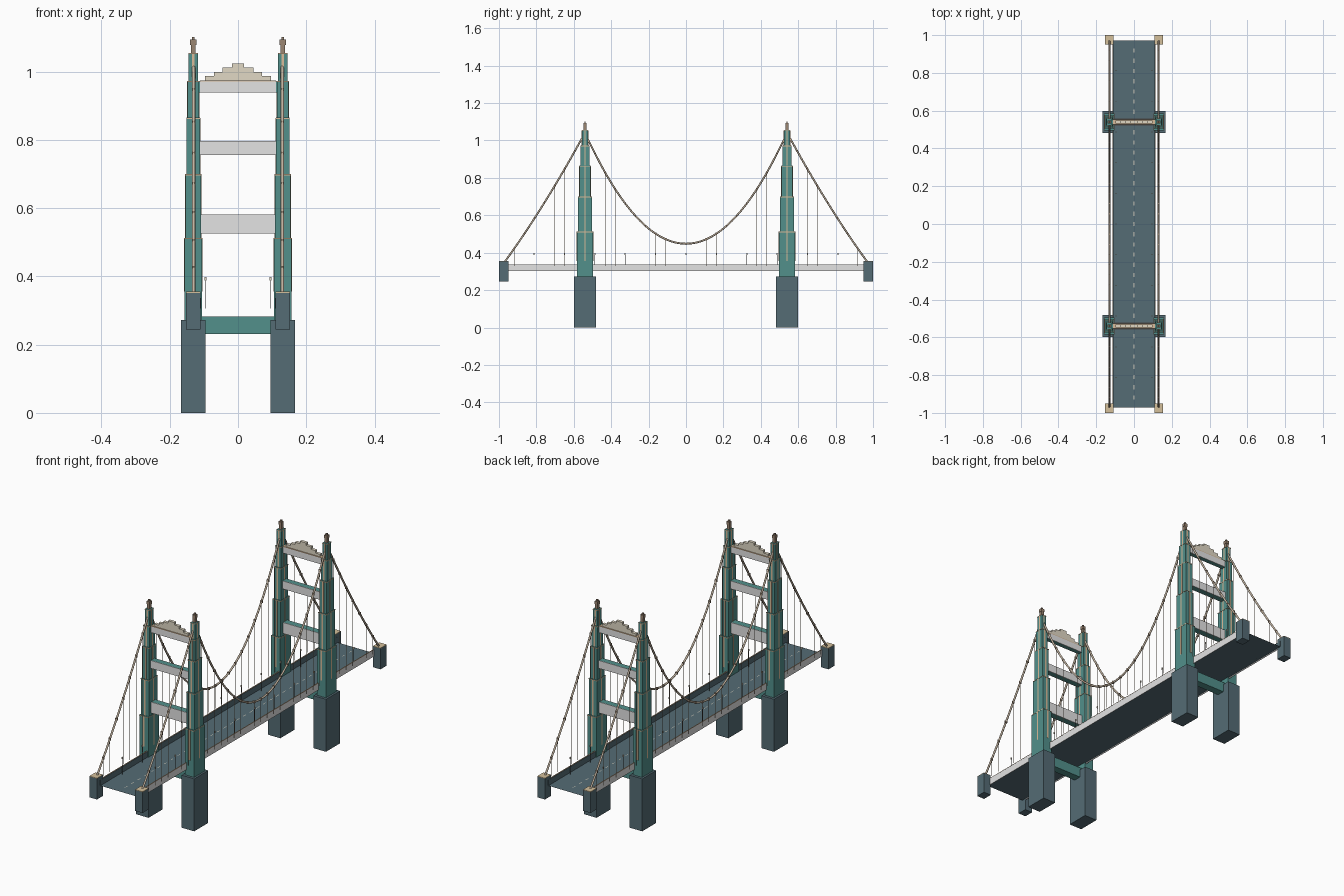
import bpy, bmesh
from mathutils import Vector

cube = bpy.data.objects.get("Cube")
if cube:
    bpy.data.objects.remove(cube, do_unlink=True)


def material(name, r, g, b):
    m = bpy.data.materials.new(name)
    m.use_nodes = True
    m.diffuse_color = (r, g, b, 1)
    m.node_tree.nodes["Principled BSDF"].inputs["Base Color"].default_value = (r, g, b, 1)
    return m


SLATE = material("slate", 0.09, 0.15, 0.178)
TEAL = material("teal", 0.085, 0.28, 0.26)
GREY = material("light grey", 0.77, 0.77, 0.77)
CREAM = material("cream", 0.75, 0.69, 0.56)
SAND = material("sand", 0.66, 0.53, 0.33)
TAN = material("tan trim", 0.7, 0.5, 0.32)
STEEL = material("cable steel", 0.54, 0.45, 0.35)
BRONZE = material("bronze", 0.33, 0.24, 0.17)
DARK = material("dark metal", 0.05, 0.05, 0.05)


class Part:
    """Collects simple solids into one named object."""

    def __init__(self, name, mat):
        self.name, self.mat, self.bm = name, mat, bmesh.new()

    def box(self, x, y, z0, z1, sx, sy):
        verts = bmesh.ops.create_cube(self.bm, size=1)["verts"]
        for v in verts:
            v.co = Vector((x + v.co.x * sx, y + v.co.y * sy, (z0 + z1) / 2 + v.co.z * (z1 - z0)))

    def sheet(self, y, z, sx, sy):
        verts = bmesh.ops.create_grid(self.bm, x_segments=1, y_segments=1, size=0.5)["verts"]
        for v in verts:
            v.co = Vector((v.co.x * sx, y + v.co.y * sy, z))

    def finish(self):
        mesh = bpy.data.meshes.new(self.name)
        self.bm.to_mesh(mesh)
        self.bm.free()
        mesh.materials.append(self.mat)
        ob = bpy.data.objects.new(self.name, mesh)
        bpy.context.collection.objects.link(ob)


def cable(name, points, radius, mat):
    curve = bpy.data.curves.new(name, "CURVE")
    curve.dimensions = "3D"
    curve.bevel_depth = radius
    curve.bevel_resolution = 2
    curve.use_fill_caps = True
    spline = curve.splines.new("POLY")
    spline.points.add(len(points) - 1)
    for p, co in zip(spline.points, points):
        p.co = (*co, 1)
    spline.use_smooth = True
    curve.materials.append(mat)
    ob = bpy.data.objects.new(name, curve)
    bpy.context.collection.objects.link(ob)


TOWER_Y, LEG_X, STEP = 0.54, 0.131, 0.054
DECK_TOP, ROAD_Z, DECK_LENGTH = 0.337, 0.306, 1.945
SIDES = (("right", -1), ("left", 1))
ENDS = (("front", -1), ("back", 1))
# Leg tiers: bottom, top, width, depth
TIERS = [(0.27, 0.513, 0.052, 0.088), (0.513, 0.70, 0.046, 0.073),
         (0.70, 0.865, 0.039, 0.060), (0.865, 0.973, 0.034, 0.046),
         (0.973, 1.055, 0.027, 0.034)]
# Portal struts: bottom, top, depth
STRUTS = [(0.525, 0.582, 0.030), (0.755, 0.796, 0.027), (0.939, 0.971, 0.020)]

# Towers
for end, e in ENDS:
    y = e * TOWER_Y
    for side, s in SIDES:
        x = s * LEG_X
        tag = end + "_" + side
        pier = Part(tag + "_pier", SLATE)
        pier.box(x, y, 0, 0.272, 0.072, 0.115)
        pier.finish()

        leg = Part(tag + "_tower_leg", TEAL)
        trim = Part(tag + "_leg_trim", TAN)
        for z0, z1, w, d in TIERS:
            leg.box(x, y, z0, z1, w, d)
            trim.box(x, y, z1 - 0.004, z1 - 0.0005, w + 0.002, d + 0.002)
            low = max(z0, 0.355)
            trim.box(x, y, low, z1 - 0.001, 0.008, d + 0.002)
            trim.box(x, y, low, z1 - 0.001, w + 0.002, 0.007)
        leg.finish()
        trim.finish()

        finial = Part(tag + "_finial", BRONZE)
        finial.box(x, y, 1.055, 1.078, 0.014, 0.016)
        finial.box(x, y, 1.078, 1.094, 0.018, 0.018)
        finial.box(x, y, 1.094, 1.102, 0.008, 0.008)
        finial.finish()

    # Struts with pale panels on both faces
    strut = Part(end + "_portal_struts", TEAL)
    panel = Part(end + "_strut_panels", GREY)
    for z0, z1, d in STRUTS:
        strut.box(0, y, z0, z1, 0.228, d)
        for f in (-1, 1):
            panel.box(0, y + f * (d / 2 + 0.001), z0, z1, 0.224, 0.003)
    strut.finish()
    panel.finish()

    # Tan coping and stepped crest on the top strut
    coping = Part(end + "_strut_coping", TAN)
    coping.box(0, y, 0.971, 0.974, 0.222, 0.025)
    coping.finish()
    crest = Part(end + "_stepped_crest", CREAM)
    z = 0.974
    for half in (0.097, 0.071, 0.046, 0.018):
        crest.box(0, y, z, z + 0.0125, 2 * half, 0.016)
        z += 0.0125
    crest.finish()

    beam = Part(end + "_under_deck_beam", TEAL)
    beam.box(0, y, 0.231, 0.283, 0.212, 0.04)
    beam.finish()

# Deck: road sheet, side girders with slate lining, edge rails
road = Part("road_deck", SLATE)
road.sheet(0, ROAD_Z, 0.226, DECK_LENGTH)
road.finish()
for side, s in SIDES:
    girder = Part(side + "_girder", GREY)
    girder.box(s * 0.1125, 0, 0.301, DECK_TOP, 0.003, DECK_LENGTH)
    girder.finish()
    lining = Part(side + "_girder_lining", SLATE)
    lining.box(s * 0.11, 0, ROAD_Z, DECK_TOP - 0.001, 0.002, DECK_LENGTH)
    lining.finish()
    rail = Part(side + "_edge_rail", TAN)
    rail.box(s * 0.1125, 0, DECK_TOP - 0.001, DECK_TOP + 0.001, 0.004, DECK_LENGTH)
    rail.finish()

# Painted dashes along the centre line
dashes = Part("lane_dashes", CREAM)
for i in range(-17, 18):
    dashes.sheet(i * STEP, ROAD_Z + 0.0015, 0.003, 0.022)
dashes.finish()

# Street lamps
poles = Part("lamp_poles", DARK)
heads = Part("lamp_heads", CREAM)
for i in range(-5, 6):
    for _, s in SIDES:
        poles.box(s * 0.095, i * 0.1625, ROAD_Z, 0.39, 0.0015, 0.0015)
        heads.box(s * 0.095, i * 0.1625, 0.388, 0.398, 0.005, 0.005)
poles.finish()
heads.finish()

# Anchorages at the deck corners
for end, e in ENDS:
    for side, s in SIDES:
        block = Part(end + "_" + side + "_anchorage", SLATE)
        block.box(s * LEG_X, e * 0.975, 0.245, 0.352, 0.043, 0.05)
        block.finish()
        cap = Part(end + "_" + side + "_anchorage_cap", SAND)
        cap.box(s * LEG_X, e * 0.975, 0.352, 0.355, 0.043, 0.05)
        cap.finish()


def cable_height(y):
    a = abs(y)
    if a <= TOWER_Y:
        return 0.448 + 0.594 * (a / TOWER_Y) ** 2
    t = (a - TOWER_Y) / (0.97 - TOWER_Y)
    return 1.042 - 0.692 * t - 0.1 * t * (1 - t)


# Main cables, clamps and hangers
for side, s in SIDES:
    x = s * 0.13
    ys = [-0.97] + [i * STEP / 2 for i in range(-35, 36)] + [0.97]
    cable(side + "_main_cable", [(x, y, cable_height(y)) for y in ys], 0.005, STEEL)
    hangers = Part(side + "_hangers", STEEL)
    clamps = Part(side + "_cable_clamps", BRONZE)
    for i in range(-17, 18):
        if abs(i) == 10:
            continue
        y = i * STEP
        z = cable_height(y)
        hangers.box(x, y, 0.33, z, 0.0015, 0.0015)
        clamps.box(x, y, z - 0.006, z + 0.006, 0.011, 0.006)
    hangers.finish()
    clamps.finish()
